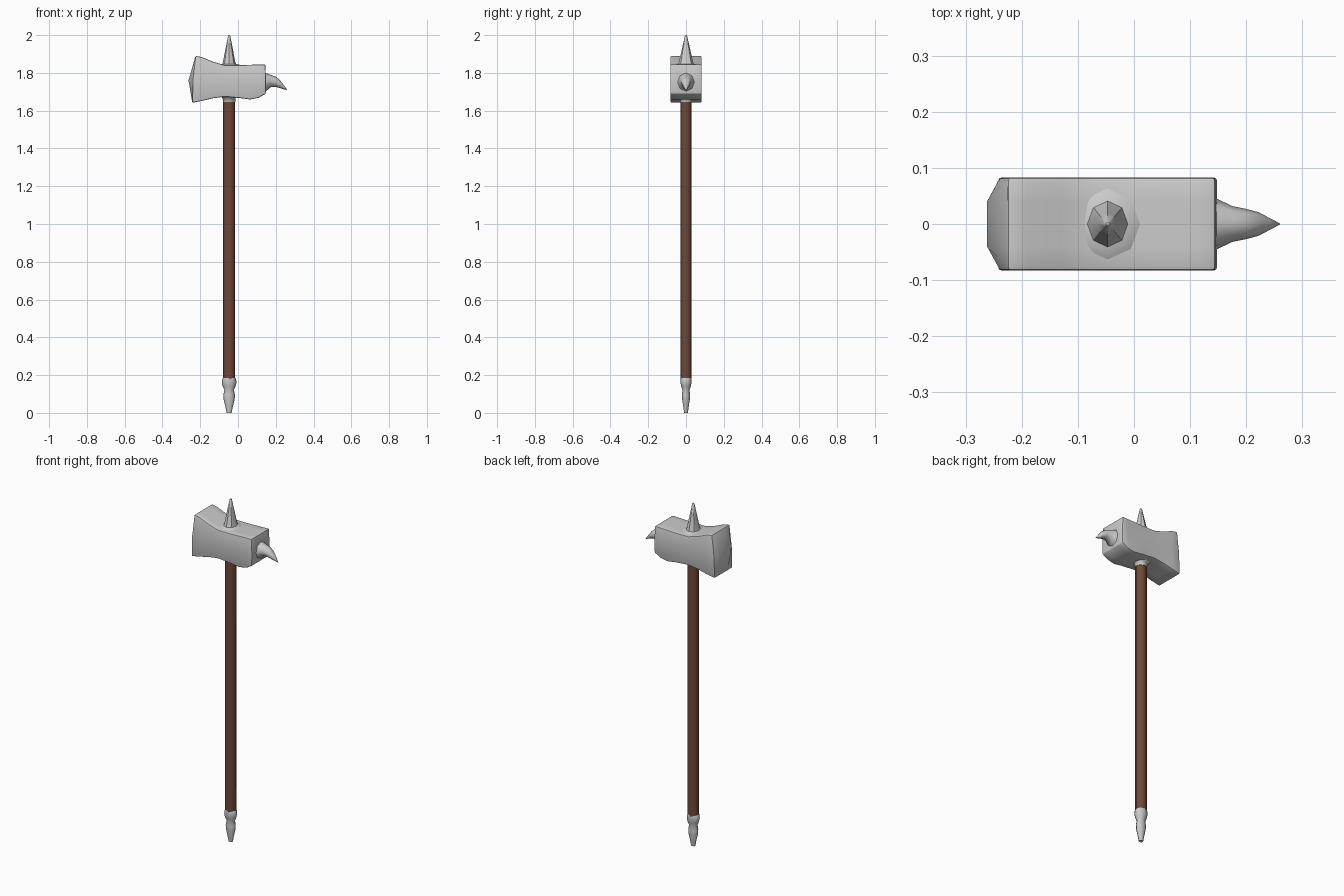
import bpy, bmesh, math

if "Cube" in bpy.data.objects:
    bpy.data.objects.remove(bpy.data.objects["Cube"])

CX = -0.047  # shaft axis


def finish(name, bm, colour=None, angle=40):
    bmesh.ops.recalc_face_normals(bm, faces=bm.faces)
    me = bpy.data.meshes.new(name)
    bm.to_mesh(me)
    bm.free()
    me.shade_smooth()
    me.set_sharp_from_angle(angle=math.radians(angle))
    ob = bpy.data.objects.new(name, me)
    bpy.context.collection.objects.link(ob)
    if colour:
        mat = bpy.data.materials.new(name)
        mat.diffuse_color = colour
        mat.use_nodes = True
        mat.node_tree.nodes["Principled BSDF"].inputs["Base Color"].default_value = mat.diffuse_color
        me.materials.append(mat)
    return ob


def loft(name, rings, colour=None, angle=40):
    """Join equal-length rings of points and cap both ends."""
    bm = bmesh.new()
    loops = [[bm.verts.new(p) for p in ring] for ring in rings]
    n = len(loops[0])
    for a, b in zip(loops, loops[1:]):
        for i in range(n):
            j = (i + 1) % n
            bm.faces.new((a[i], a[j], b[j], b[i]))
    bm.faces.new(loops[0])
    bm.faces.new(loops[-1])
    return finish(name, bm, colour, angle)


def upright(name, profile, colour=None, sides=8, angle=40):
    """Profile rows: z, x radius, y radius."""
    turn = [2 * math.pi * i / sides for i in range(sides)]
    return loft(name, [[(CX + rx * math.cos(t), ry * math.sin(t), z) for t in turn]
                       for z, rx, ry in profile], colour, angle)


# wooden shaft
upright("shaft", [(0.17, 0.032, 0.029), (1.66, 0.032, 0.029)],
        (0.16, 0.065, 0.04, 1), angle=60)

# butt cap
upright("butt_cap", [(0.005, 0.011, 0.008), (0.0, 0.013, 0.010), (0.03, 0.019, 0.014),
                     (0.07, 0.029, 0.020), (0.095, 0.031, 0.021), (0.122, 0.025, 0.019),
                     (0.14, 0.034, 0.025), (0.16, 0.039, 0.029), (0.178, 0.037, 0.029),
                     (0.186, 0.032, 0.029)], angle=60)

# collar flaring into the underside of the head
upright("collar", [(1.645, 0.033, 0.031), (1.665, 0.034, 0.034),
                   (1.674, 0.045, 0.05), (1.69, 0.075, 0.08)], angle=60)

# top spike with a low flare
upright("top_spike", [(1.83, 0.075, 0.08), (1.843, 0.055, 0.06), (1.848, 0.036, 0.041),
                      (1.86, 0.032, 0.037), (1.93, 0.019, 0.021), (1.995, 0.006, 0.006),
                      (2.0, 0.003, 0.003)])

# hammer head: stations of x offset for top, mid, bottom and their heights
stations = [((-0.225, 1.89), (-0.240, 1.76), (-0.242, 1.642)),
            ((-0.190, 1.883), (-0.190, 1.76), (-0.190, 1.652)),
            ((-0.130, 1.858), (-0.130, 1.76), (-0.130, 1.666)),
            ((-0.070, 1.841), (-0.070, 1.76), (-0.070, 1.674)),
            ((0.010, 1.841), (0.010, 1.76), (0.010, 1.667)),
            ((0.070, 1.843), (0.070, 1.76), (0.065, 1.659)),
            ((0.115, 1.844), (0.115, 1.76), (0.110, 1.668)),
            ((0.145, 1.845), (0.148, 1.76), (0.147, 1.690))]
YS = (-0.083, -0.04, 0.04, 0.083)
bm = bmesh.new()
grid = [[[bm.verts.new((x, y, z)) for y in YS] for x, z in st] for st in stations]
for v in grid[0][1][1:3]:  # bulged striking face
    v.co.x = -0.262
for a, b in zip(grid, grid[1:]):
    for r in (0, 2):
        for c in range(3):
            bm.faces.new((a[r][c], a[r][c + 1], b[r][c + 1], b[r][c]))
    for c in (0, 3):
        for r in range(2):
            bm.faces.new((a[r][c], a[r + 1][c], b[r + 1][c], b[r][c]))
for g in (grid[0], grid[-1]):
    for r in range(2):
        for c in range(3):
            bm.faces.new((g[r][c], g[r][c + 1], g[r + 1][c + 1], g[r + 1][c]))
bmesh.ops.delete(bm, geom=[v for v in bm.verts if not v.link_faces], context='VERTS')
bmesh.ops.recalc_face_normals(bm, faces=bm.faces)
edges = [e for e in bm.edges if e.calc_face_angle(0) > math.radians(50)]
bmesh.ops.bevel(bm, geom=edges, offset=0.006, segments=2, profile=0.5, affect='EDGES')
finish("hammer_head", bm, angle=35)

# curved rear beak: x, centre z, y radius, z radius
beak = [(0.140, 1.750, 0.048, 0.052), (0.152, 1.752, 0.043, 0.046),
        (0.175, 1.757, 0.032, 0.032), (0.200, 1.753, 0.027, 0.027),
        (0.222, 1.741, 0.021, 0.021), (0.243, 1.724, 0.010, 0.011),
        (0.260, 1.709, 0.001, 0.001)]
loft("rear_beak", [[(x, ry * math.cos(t * math.pi / 4), z + rz * math.sin(t * math.pi / 4))
                    for t in range(8)] for x, z, ry, rz in beak], angle=60)
